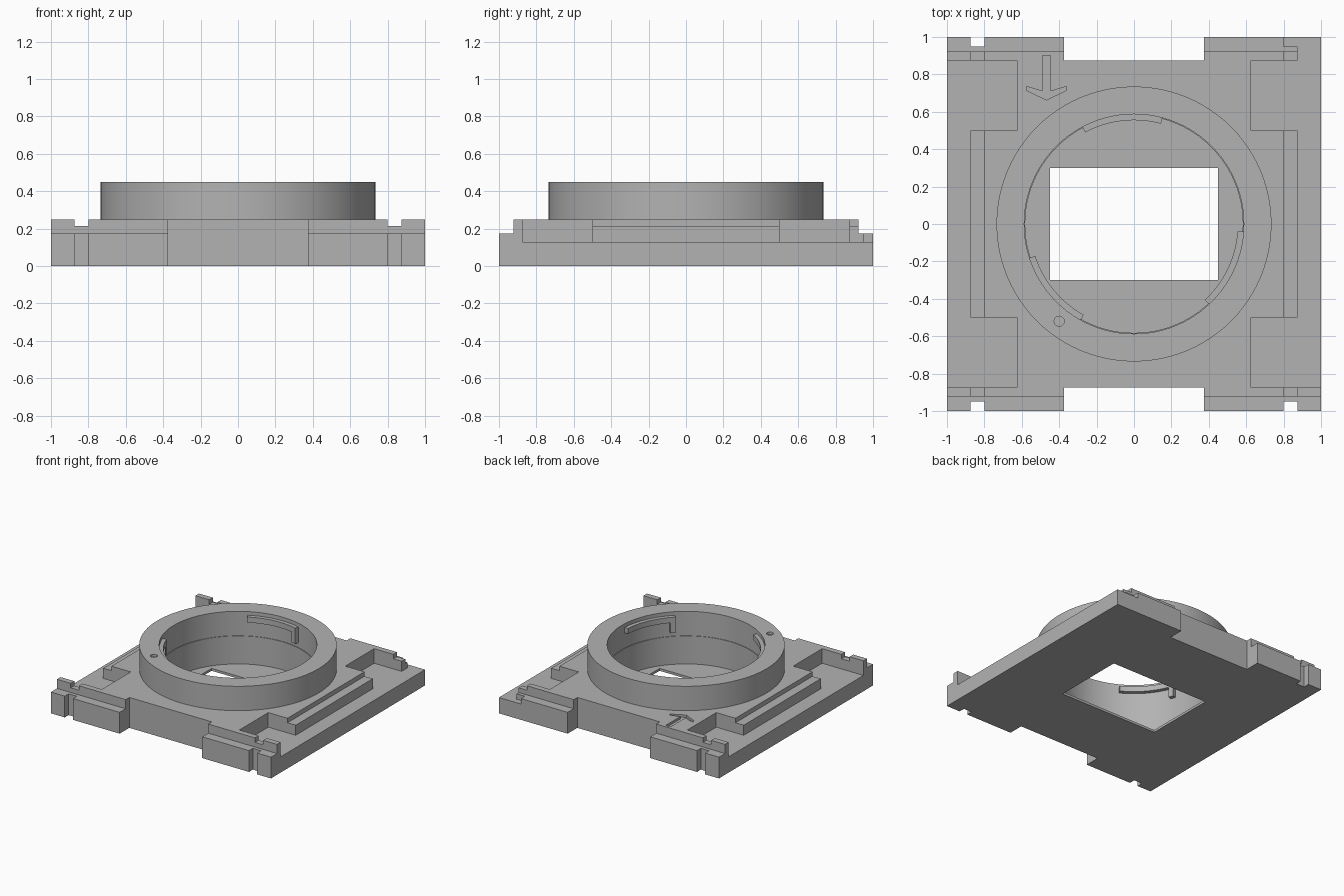
import bpy
import bmesh
import math

cube = bpy.data.objects.get("Cube")
if cube:
    bpy.data.objects.remove(cube, do_unlink=True)

grey = bpy.data.materials.new("matte_grey")
grey.use_nodes = True
COLOUR = (0.45, 0.45, 0.45, 1)
grey.diffuse_color = COLOUR
grey.node_tree.nodes["Principled BSDF"].inputs["Base Color"].default_value = COLOUR


def prism(name, outline, low, high):
    """Extrude a flat outline between two heights."""
    bm = bmesh.new()
    face = bm.faces.new([bm.verts.new((x, y, low)) for x, y in outline])
    out = bmesh.ops.extrude_face_region(bm, geom=[face])
    for v in out["geom"]:
        if isinstance(v, bmesh.types.BMVert):
            v.co.z = high
    bmesh.ops.recalc_face_normals(bm, faces=bm.faces)
    mesh = bpy.data.meshes.new(name)
    bm.to_mesh(mesh)
    bm.free()
    mesh.materials.append(grey)
    obj = bpy.data.objects.new(name, mesh)
    bpy.context.collection.objects.link(obj)
    return obj


def rect(x0, x1, y0, y1):
    return [(x0, y0), (x1, y0), (x1, y1), (x0, y1)]


def arc(radius, start, end, steps):
    angles = [math.radians(start + (end - start) * i / steps) for i in range(steps + 1)]
    return [(radius * math.cos(a), radius * math.sin(a)) for a in angles]


def circle(radius, steps=96, cx=0, cy=0):
    return [(x + cx, y + cy) for x, y in arc(radius, 0, 360, steps)[:-1]]


def cut(target, outline, low, high=0.6):
    """Remove a prism from the target for good."""
    cutter = prism("cutter", outline, low, high)
    cutter.hide_render = True
    mod = target.modifiers.new("cut", "BOOLEAN")
    mod.operation = "DIFFERENCE"
    mod.solver = "EXACT"
    mod.object = cutter
    bpy.context.view_layer.objects.active = target
    bpy.ops.object.modifier_apply(modifier=mod.name)
    bpy.data.objects.remove(cutter, do_unlink=True)


# Base plate with end recesses and stepped end walls
plate = prism("base_plate", rect(-1, 1, -1, 1), 0, 0.25)
for s in (-1, 1):
    cut(plate, rect(-0.375, 0.375, *sorted((s * 0.875, s * 1.2))), -0.1)
    cut(plate, rect(-1.2, 1.2, *sorted((s * 0.922, s * 1.2))), 0.175)

# Side rails with pockets; one corner is open at the back
rail = [(1.2, -0.875), (0.625, -0.875), (0.625, -0.5), (0.875, -0.5),
        (0.875, 0.5), (0.625, 0.5), (0.625, 0.875)]
open_end = [(0.875, 0.875), (0.875, 0.95), (0.8, 0.95), (0.8, 1.2), (1.2, 1.2)]
cut(plate, rail + open_end, 0.13)
cut(plate, [(-x, y) for x, y in rail + [(1.2, 0.875)]], 0.13)

# Ledge grooves along both sides, and slots through three corners
for s in (-1, 1):
    xs = sorted((s * 0.8, s * 0.875))
    cut(plate, rect(*xs, -1.2, 1.2), 0.213)
    cut(plate, rect(*xs, -1.2, -0.95), -0.1)
cut(plate, rect(-0.875, -0.8, 0.95, 1.2), -0.1)

# Round well, rectangular window and engraved arrow
cut(plate, circle(0.582), 0.02)
cut(plate, rect(-0.45, 0.45, -0.3, 0.3), -0.1)
half_arrow = [(0.022, 0.9), (0.022, 0.71), (0.107, 0.735), (0.107, 0.715)]
arrow = half_arrow + [(0, 0.663)] + [(-x, y) for x, y in reversed(half_arrow)]
cut(plate, [(x - 0.468, y) for x, y in arrow], 0.23)

# Mount ring with an index dot
ring = prism("mount_ring", circle(0.735), 0.25, 0.45)
cut(ring, circle(0.587), 0.2)
cut(ring, circle(0.027, 20, -0.4, -0.52), 0.43)

# Three inner locking lugs, each with a stop at one end
for i, start in enumerate((-47, 75, 198)):
    for name, sweep, low in (("lug", 43, 0.375), ("lug_stop", 4, 0.29)):
        outline = arc(0.59, start, start + sweep, 14) + arc(0.555, start + sweep, start, 14)
        high = 0.42 if name == "lug" else 0.375
        prism(f"{name}_{i + 1}", outline, low, high)

# Smooth the round walls, keep the edges sharp
for obj in bpy.context.collection.objects:
    if obj.type == "MESH" and obj.name.startswith(("base", "mount", "lug")):
        bpy.ops.object.select_all(action="DESELECT")
        obj.select_set(True)
        bpy.context.view_layer.objects.active = obj
        bpy.ops.object.shade_smooth_by_angle(angle=math.radians(30))
